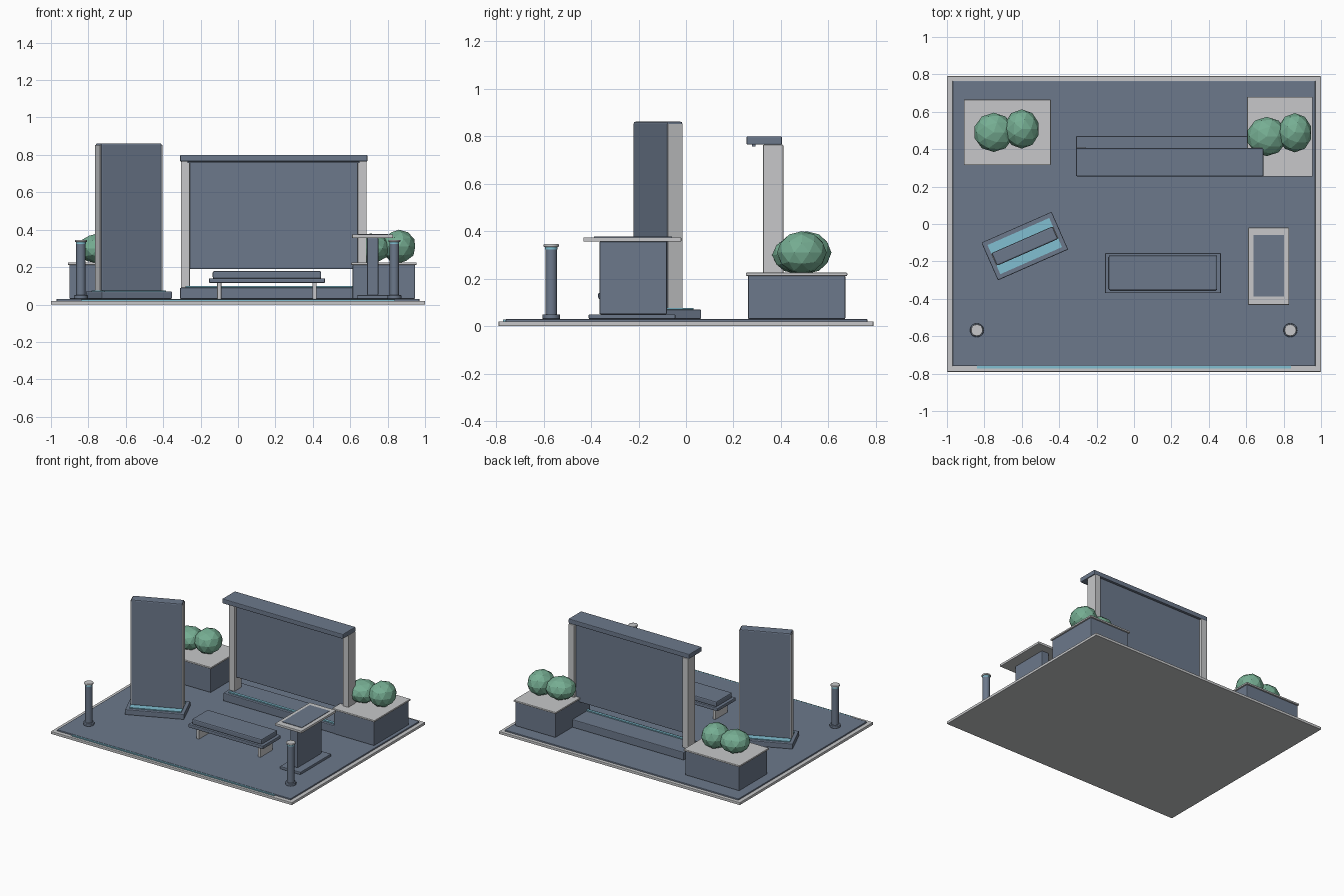
import bpy
import math
from mathutils import Matrix, Vector

cube = bpy.data.objects.get("Cube")
if cube:
    bpy.data.objects.remove(cube, do_unlink=True)


def material(name, rgb):
    m = bpy.data.materials.new(name)
    m.use_nodes = True
    m.diffuse_color = (*rgb, 1)
    m.node_tree.nodes["Principled BSDF"].inputs["Base Color"].default_value = (*rgb, 1)
    return m


SLATE = material("slate", (0.15, 0.19, 0.26))
STONE = material("pale stone", (0.57, 0.575, 0.585))
GLOW = material("light blue", (0.22, 0.52, 0.64))
LEAF = material("leaf green", (0.18, 0.42, 0.29))


def finish(name, mat, bevel=0.0):
    ob = bpy.context.object
    ob.name = name
    ob.data.materials.append(mat)
    if bevel:
        mod = ob.modifiers.new("soft edges", "BEVEL")
        mod.width = bevel
        mod.segments = 2
        mod.limit_method = "ANGLE"
    return ob


def box(name, x, y, z, mat, bevel=0.0):
    """Box spanning the given (low, high) ranges."""
    bpy.ops.mesh.primitive_cube_add(size=1)
    ob = finish(name, mat, bevel)
    size = [r[1] - r[0] for r in (x, y, z)]
    mid = Vector([(r[0] + r[1]) / 2 for r in (x, y, z)])
    ob.data.transform(Matrix.Diagonal((*size, 1)))
    ob.location = mid
    return ob


def disc(name, x, y, z, radius, mat, bevel=0.0):
    bpy.ops.mesh.primitive_cylinder_add(
        vertices=20, radius=radius, depth=z[1] - z[0], location=(x, y, (z[0] + z[1]) / 2))
    finish(name, mat, bevel)
    bpy.ops.object.shade_smooth_by_angle(angle=math.radians(35))


# Ground slab, deck and front light strip
box("ground_slab", (-1, 1), (-0.79, 0.79), (0, 0.02), STONE, 0.003)
box("deck", (-0.97, 0.97), (-0.76, 0.765), (0.015, 0.03), SLATE, 0.004)
box("front_light_strip", (-0.84, 0.84), (-0.772, -0.757), (0.018, 0.027), GLOW)

# Display wall
box("wall_base", (-0.31, 0.69), (0.265, 0.47), (0.03, 0.09), SLATE, 0.005)
box("wall_light_strip", (-0.28, 0.65), (0.285, 0.305), (0.088, 0.098), GLOW)
for side, x in (("right", -0.305), ("left", 0.64)):
    box("wall_post_" + side, (x, x + 0.048), (0.325, 0.41), (0.09, 0.765), STONE, 0.004)
box("wall_panel", (-0.258, 0.642), (0.345, 0.39), (0.19, 0.765), SLATE, 0.004)
box("wall_canopy", (-0.31, 0.692), (0.255, 0.405), (0.765, 0.8), SLATE, 0.005)
box("canopy_lip", (-0.27, 0.65), (0.278, 0.292), (0.757, 0.767), SLATE)

# Turned sign pillar, built square then rotated about its centre
pillar = [
    box("pillar_plinth", (-0.205, 0.205), (-0.11, 0.11), (0.03, 0.07), SLATE, 0.005),
    box("pillar_light_plate", (-0.18, 0.18), (-0.085, 0.085), (0.068, 0.076), GLOW),
    box("pillar_panel", (-0.178, 0.178), (-0.037, 0.037), (0.07, 0.862), SLATE, 0.008),
]
for side, x in (("right", -0.182), ("left", 0.174)):
    pillar.append(box("pillar_edge_" + side, (x, x + 0.008), (-0.034, 0.034),
                      (0.076, 0.853), STONE))
turn = Matrix.Translation((-0.584, -0.118, 0)) @ Matrix.Rotation(math.radians(23.7), 4, "Z")
for ob in pillar:
    ob.matrix_world = turn @ Matrix.Translation(ob.location)

# Bench
box("bench_frame", (-0.155, 0.465), (-0.37, -0.155), (0.115, 0.14), SLATE, 0.005)
box("bench_seat", (-0.135, 0.445), (-0.355, -0.168), (0.138, 0.178), SLATE, 0.008)
for side, x in (("right", -0.111), ("left", 0.399)):
    box("bench_leg_" + side, (x, x + 0.022), (-0.335, -0.19), (0.03, 0.117), STONE, 0.002)

# Information desk
box("desk_foot", (0.635, 0.805), (-0.41, -0.045), (0.03, 0.05), SLATE, 0.004)
box("desk_pedestal", (0.69, 0.75), (-0.365, -0.08), (0.05, 0.357), SLATE, 0.005)
box("desk_top", (0.61, 0.83), (-0.432, -0.02), (0.356, 0.374), STONE, 0.003)
box("desk_screen", (0.638, 0.802), (-0.388, -0.06), (0.37, 0.377), SLATE)

# Bollards
for side, x in (("right", -0.84), ("left", 0.836)):
    y = -0.568
    disc("bollard_foot_" + side, x, y, (0.03, 0.05), 0.037, SLATE, 0.003)
    disc("bollard_post_" + side, x, y, (0.05, 0.325), 0.025, SLATE)
    disc("bollard_light_" + side, x, y, (0.323, 0.336), 0.026, GLOW)
    disc("bollard_cap_" + side, x, y, (0.334, 0.346), 0.032, STONE, 0.003)

# Planters with clipped shrubs
planters = {
    "right": ((-0.91, -0.445), (0.315, 0.665),
              [(-0.75, 0.49, 0.107, 0.08), (-0.6, 0.508, 0.095, 0.09)]),
    "left": ((0.605, 0.955), (0.253, 0.68),
             [(0.71, 0.468, 0.108, 0.08), (0.86, 0.488, 0.092, 0.09)]),
}
for side, (x, y, shrubs) in planters.items():
    inset = 0.008
    box("planter_body_" + side, (x[0] + inset, x[1] - inset), (y[0] + inset, y[1] - inset),
        (0.03, 0.212), SLATE, 0.005)
    box("planter_rim_" + side, x, y, (0.212, 0.225), STONE, 0.003)
    for i, (sx, sy, r, h) in enumerate(shrubs):
        bpy.ops.mesh.primitive_ico_sphere_add(subdivisions=2, radius=1)
        ob = finish(f"shrub_{side}_{i + 1}", LEAF)
        ob.data.transform(Matrix.Diagonal((r, 0.105, h, 1)))
        ob.location = (sx, sy, 0.22 + h)
